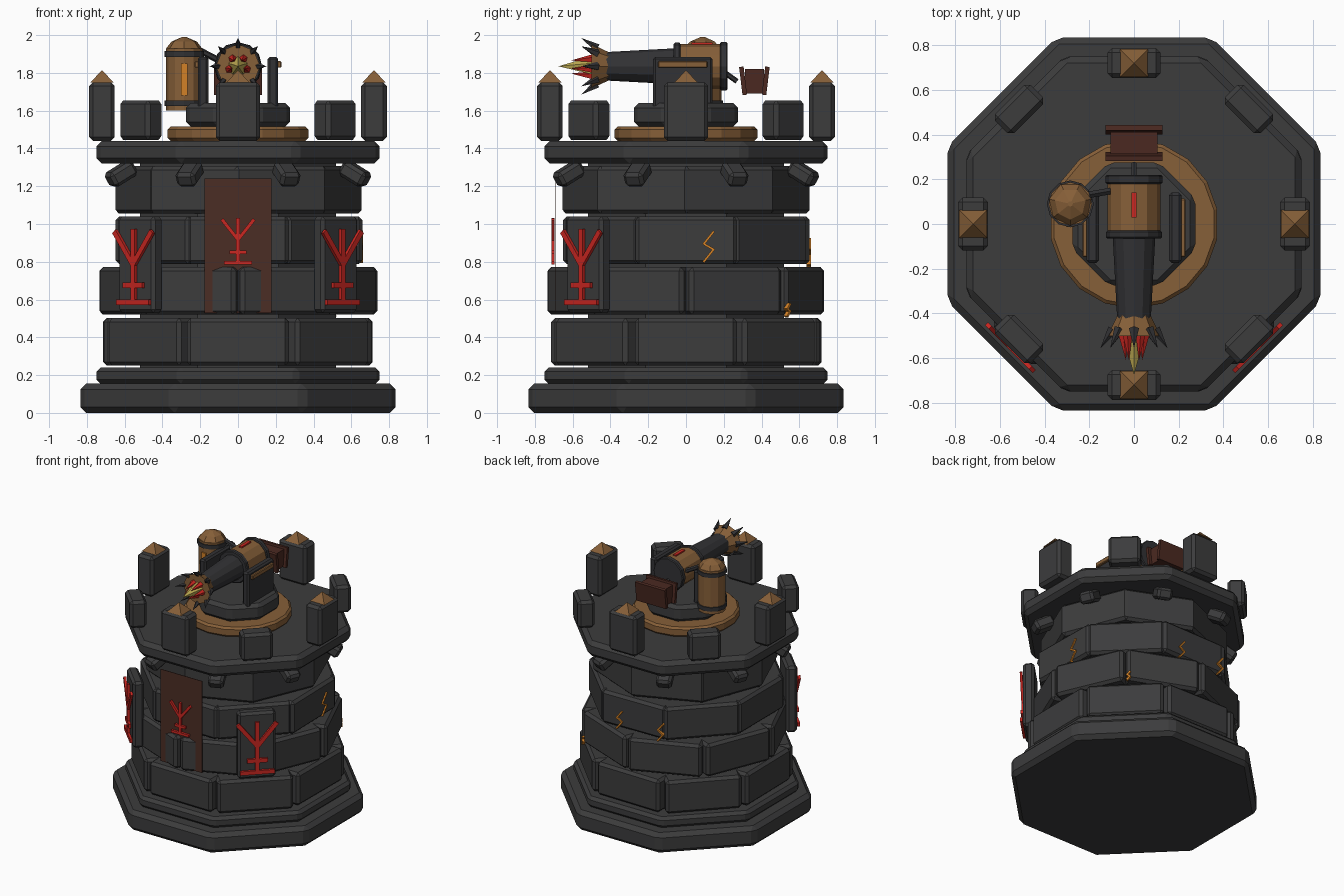
import bpy, bmesh, math, random
from math import cos, sin, pi, radians
from mathutils import Matrix, Vector

random.seed(4)
if "Cube" in bpy.data.objects:
    bpy.data.objects.remove(bpy.data.objects["Cube"])


def material(name, rgb):
    m = bpy.data.materials.new(name)
    m.use_nodes = True
    m.diffuse_color = (*rgb, 1)
    m.node_tree.nodes["Principled BSDF"].inputs["Base Color"].default_value = (*rgb, 1)
    return m


STONE = material("dark_stone", (0.045, 0.045, 0.046))
IRON = material("black_iron", (0.032, 0.032, 0.035))
BRONZE = material("bronze", (0.24, 0.115, 0.04))
CLOTH = material("brown_cloth", (0.07, 0.026, 0.018))
WOOD = material("red_brown_wood", (0.07, 0.022, 0.015))
RED = material("red", (0.60, 0.02, 0.015))
ORANGE = material("glowing_orange", (0.65, 0.22, 0.02))
YELLOW = material("flame_yellow", (0.55, 0.43, 0.09))


def finish(name, bm, mat, matrix, bevel=0):
    mesh = bpy.data.meshes.new(name)
    bm.to_mesh(mesh)
    bm.free()
    mesh.materials.append(mat)
    ob = bpy.data.objects.new(name, mesh)
    bpy.context.collection.objects.link(ob)
    ob.matrix_world = matrix
    if bevel:
        mod = ob.modifiers.new("bevel", "BEVEL")
        mod.width = bevel
        mod.segments = 1
        mod.limit_method = "ANGLE"
    return ob


def box(name, size, loc, mat, bevel=0, rot=None):
    bm = bmesh.new()
    bmesh.ops.create_cube(bm, size=1, matrix=Matrix.Diagonal((*size, 1)))
    return finish(name, bm, mat, Matrix.Translation(loc) @ (rot or Matrix()), bevel)


def cone(name, a, b, r1, r2, sides, mat, bevel=0, spin=0):
    """Prism or cone running from point a to point b."""
    a, b = Vector(a), Vector(b)
    bm = bmesh.new()
    bmesh.ops.create_cone(bm, cap_ends=True, segments=sides, radius1=r1, radius2=r2,
                          depth=(b - a).length)
    bmesh.ops.remove_doubles(bm, verts=bm.verts, dist=0.0001)
    turn = (b - a).to_track_quat("Z", "Y").to_matrix().to_4x4()
    return finish(name, bm, mat, Matrix.Translation((a + b) / 2) @ turn @
                  Matrix.Rotation(spin, 4, "Z"), bevel)


def octagon(name, apothem, z0, z1, bevel, mat=STONE):
    r = apothem / cos(pi / 8)
    return cone(name, (0, 0, z0), (0, 0, z1), r, r, 8, mat, bevel, pi / 8)


def around(angle, r, z):
    return Vector((r * cos(angle), r * sin(angle), z))


def stroke(name, points, angle, r, width, depth, mat):
    """Flat bars joining (sideways, height) points on a wall that faces the angle."""
    side = Vector((-sin(angle), cos(angle), 0))
    face = Matrix.Rotation(angle, 4, "Z")
    for p, q in zip(points, points[1:]):
        d = Vector((q[0] - p[0], q[1] - p[1]))
        mid = around(angle, r, (p[1] + q[1]) / 2) + side * (p[0] + q[0]) / 2
        tilt = Matrix.Rotation(math.atan2(d.y, d.x), 4, "X")
        box(name, (depth, d.length + width * 0.5, width), mid, mat, 0, face @ tilt)


# Stepped base, core and top platform
octagon("base_step", 0.835, 0, 0.155, 0.03)
octagon("base_upper_step", 0.75, 0.155, 0.24, 0.022)
octagon("wall_core", 0.52, 0.2, 1.35, 0)
octagon("platform", 0.75, 1.32, 1.44, 0.03)

# Four courses of eight stone blocks: bottom, outer radius, block width, half step
courses = [(0.25, 0.715, 0.54, 0), (0.52, 0.69, 0.53, 1),
           (0.788, 0.65, 0.54, 0), (1.055, 0.605, 0.53, 1)]
for z, r, width, half in courses:
    for k in range(8):
        angle = (k + half / 2) * pi / 4
        rot = Matrix.Rotation(angle + radians(random.uniform(-1.2, 1.2)), 4, "Z")
        out = r + random.uniform(-0.006, 0.006)
        box("wall_block", (0.2, width, 0.252), around(angle, out - 0.1, z + 0.126),
            STONE, 0.02, rot)

# Tilted corbels under the platform
for k in range(8):
    angle = (k + 0.5) * pi / 4
    rot = Matrix.Rotation(angle, 4, "Z") @ Matrix.Rotation(radians(30), 4, "Y")
    box("corbel", (0.15, 0.11, 0.085), around(angle, 0.67, 1.265), STONE, 0.018, rot)

# Merlons: tall ones with bronze caps alternate with short ones
for k in range(8):
    angle = k * pi / 4
    rot = Matrix.Rotation(angle, 4, "Z")
    if k % 2:
        box("short_merlon", (0.12, 0.225, 0.21), around(angle, 0.727, 1.55), STONE, 0.02, rot)
    else:
        box("tall_merlon", (0.135, 0.235, 0.31), around(angle, 0.72, 1.595), STONE, 0.02, rot)
        cone("merlon_cap", around(angle, 0.72, 1.748), around(angle, 0.72, 1.815),
             0.088, 0, 4, BRONZE, 0, pi / 4)


# Runes on the front banner and on two corner plaques
def rune(angle, r, z, s):
    def bars(*pts):
        stroke("rune", [(x * s, z + h * s) for x, h in pts], angle, r, 0.028 * s + 0.002,
               0.018, RED)
    bars((0, 0), (0, 0.38))
    bars((-0.115, 0), (0.115, 0))
    bars((-0.065, 0.09), (0.065, 0.09))
    bars((-0.135, 0.37), (0, 0.2), (0.135, 0.37))


box("banner", (0.355, 0.004, 0.71), (0, -0.69, 0.885), CLOTH)
rune(-pi / 2, 0.704, 0.795, 0.61)
for angle in (-pi / 4, -3 * pi / 4):
    box("plaque", (0.08, 0.27, 0.51), around(angle, 0.73, 0.785), STONE, 0.018,
        Matrix.Rotation(angle, 4, "Z"))
    rune(angle, 0.782, 0.585, 1)

# Glowing zigzag cracks on the wall
zigzag = [(0.026, 0.165), (-0.026, 0.1), (0.026, 0.07), (-0.026, 0.005)]
for angle, shift, r, z, s in [(0, 0.12, 0.65, 0.795, 1), (pi / 2, -0.11, 0.65, 0.78, 0.85),
                              (pi / 2, 0.24, 0.65, 0.775, 0.85),
                              (radians(47), 0, 0.735, 0.51, 0.4)]:
    stroke("crack", [(shift + x * s, z + h * s) for x, h in zigzag], angle, r, 0.012,
           0.024, ORANGE)

# Turntable
cone("turntable_ring", (0, 0, 1.44), (0, 0, 1.515), 0.378, 0.378, 18, BRONZE, 0.015)
octagon("turntable", 0.275, 1.515, 1.64, 0.025)

# Gun cradle
for s in (-1, 1):
    box("cradle_side", (0.055, 0.315, 0.28), (s * 0.185, -0.017, 1.745), IRON, 0.012)
    box("cradle_strip", (0.03, 0.26, 0.035), (s * 0.215, -0.017, 1.845), BRONZE, 0.005)

# Cannon along the front-back axis
AXIS = 1.835


def along(name, y0, y1, r0, r1, mat, sides=12, bevel=0):
    return cone(name, (0, y0, AXIS), (0, y1, AXIS), r0, r1, sides, mat, bevel)


along("breech", 0.2, -0.06, 0.118, 0.118, BRONZE)
along("breech_back_band", 0.22, 0.18, 0.128, 0.128, IRON, bevel=0.006)
along("breech_front_band", -0.03, -0.065, 0.125, 0.125, IRON, bevel=0.006)
along("barrel", -0.06, -0.43, 0.095, 0.075, IRON)
along("muzzle", -0.41, -0.5, 0.075, 0.118, BRONZE, 8)
box("breech_stripe", (0.024, 0.11, 0.03), (0, 0.085, 1.945), RED)
cone("breech_arm", (0, 0.18, 1.82), (0, 0.27, 1.755), 0.014, 0.014, 6, IRON)

# Muzzle spikes and flame
for k in range(8):
    d = Vector((sin(k * pi / 4), 0, cos(k * pi / 4)))
    c = Vector((0, -0.47, AXIS))
    cone("muzzle_spike", c + d * 0.095, c + d * 0.15 + Vector((0, -0.085, 0)), 0.024, 0, 5, IRON)
along("flame_core", -0.49, -0.675, 0.055, 0, YELLOW, 5)
for k in range(5):
    d = Vector((sin((k + 0.5) * 0.4 * pi), 0, cos((k + 0.5) * 0.4 * pi)))
    c = Vector((0, -0.49, AXIS))
    cone("flame_tongue", c + d * 0.05, c + d * 0.038 + Vector((0, -0.12, 0)), 0.024, 0, 5, RED)

# Wooden counterweight behind the gun
box("counterweight", (0.21, 0.1, 0.13), (0, 0.362, 1.755), WOOD)
for s in (-1, 1):
    box("counterweight_panel", (0.255, 0.024, 0.15), (0, 0.362 + s * 0.06, 1.758), WOOD, 0,
        Matrix.Rotation(s * radians(-7), 4, "X"))

# Fuel tank beside the gun
TX, TY = -0.285, 0.09


def tank(name, z0, z1, r0, r1, mat, sides=12, bevel=0):
    return cone(name, (TX, TY, z0), (TX, TY, z1), r0, r1, sides, mat, bevel)


tank("tank_body", 1.6, 1.93, 0.097, 0.097, BRONZE)
tank("tank_lower_band", 1.625, 1.655, 0.105, 0.105, IRON)
tank("tank_upper_band", 1.885, 1.915, 0.105, 0.105, IRON)
tank("tank_cap", 1.93, 1.965, 0.097, 0.07, BRONZE, 7)
tank("tank_cap_top", 1.965, 1.99, 0.07, 0.012, BRONZE, 7)
box("tank_gauge", (0.036, 0.012, 0.17), (TX, TY - 0.098, 1.765), ORANGE)
cone("fuel_pipe", (TX + 0.08, 0.13, 1.92), (-0.09, 0.15, 1.86), 0.017, 0.017, 6, IRON)
